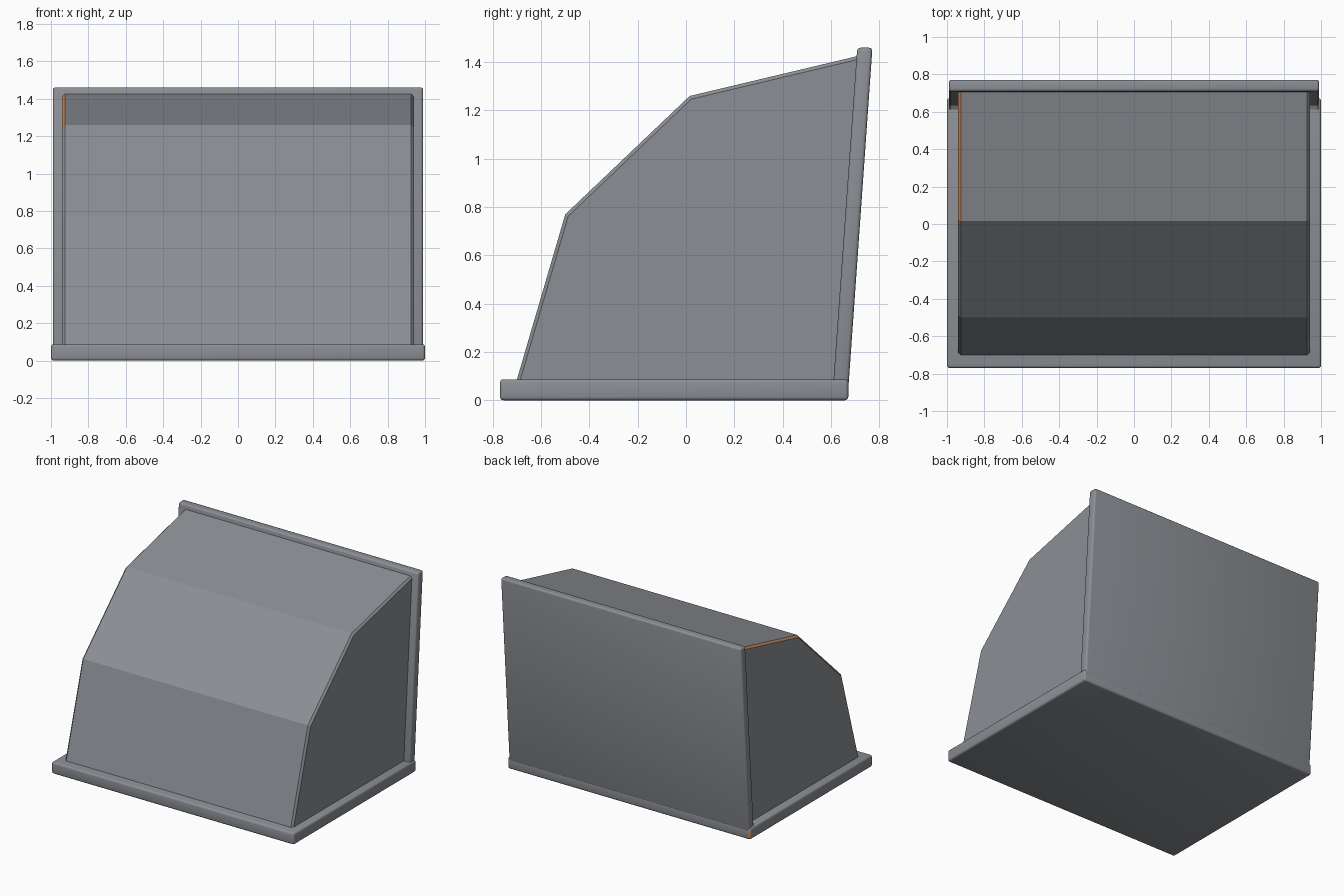
import bpy, bmesh

if "Cube" in bpy.data.objects:
    bpy.data.objects.remove(bpy.data.objects["Cube"])


def material(name, rgb):
    m = bpy.data.materials.new(name)
    m.diffuse_color = (*rgb, 1)
    m.use_nodes = True
    m.node_tree.nodes["Principled BSDF"].inputs["Base Color"].default_value = m.diffuse_color
    return m


grey = material("steel grey", (0.26, 0.275, 0.30))
orange = material("worn orange", (0.62, 0.27, 0.11))


def slab(name, profile, half_x, bevel, segments, side_only=False, accent=None):
    """Extrude a y-z profile along x, bevel it, colour faces by a rule."""
    bm = bmesh.new()
    left = [bm.verts.new((-half_x, y, z)) for y, z in profile]
    right = [bm.verts.new((half_x, y, z)) for y, z in profile]
    n = len(profile)
    bm.faces.new(left)
    bm.faces.new(right[::-1])
    for i in range(n):
        j = (i + 1) % n
        bm.faces.new((left[i], right[i], right[j], left[j]))
    bmesh.ops.recalc_face_normals(bm, faces=bm.faces)
    edges = [e for e in bm.edges
             if not side_only or abs(e.verts[0].co.x - e.verts[1].co.x) < 1e-5]
    bmesh.ops.bevel(bm, geom=edges, offset=bevel, segments=segments,
                    profile=0.5, affect='EDGES', clamp_overlap=True)
    bmesh.ops.recalc_face_normals(bm, faces=bm.faces)
    for f in bm.faces:
        f.material_index = 0
        if accent and accent(f.calc_center_median(), f.normal):
            f.material_index = 1
    me = bpy.data.meshes.new(name)
    bm.to_mesh(me)
    bm.free()
    me.materials.append(grey)
    me.materials.append(orange)
    ob = bpy.data.objects.new(name, me)
    bpy.context.collection.objects.link(ob)
    if not side_only:
        bpy.context.view_layer.objects.active = ob
        ob.select_set(True)
        bpy.ops.object.shade_smooth_by_angle(angle=0.7)
        ob.select_set(False)
    return ob


# Flat base with rounded edges; its rear left corner is orange
slab("base_plate", [(-0.77, 0), (0.672, 0), (0.672, 0.087), (-0.77, 0.087)],
     1.0, 0.014, 3,
     accent=lambda c, n: c.x < -0.98 and c.y > 0.65
     and abs(n.z) < 0.1 and 0.1 < abs(n.x) < 0.99)

# Leaning back plate
slab("back_plate", [(0.609, 0.06), (0.673, 0.06), (0.772, 1.46), (0.709, 1.46)],
     0.99, 0.014, 3)

# Faceted hood with chamfered sides; its upper left chamfer is orange
slab("hood", [(-0.705, 0.07), (-0.50, 0.77), (0.015, 1.26),
              (0.73, 1.43), (0.64, 0.07)],
     0.94, 0.014, 1, side_only=True,
     accent=lambda c, n: n.x < -0.3 and n.z > 0.5 and c.y > 0.05)
